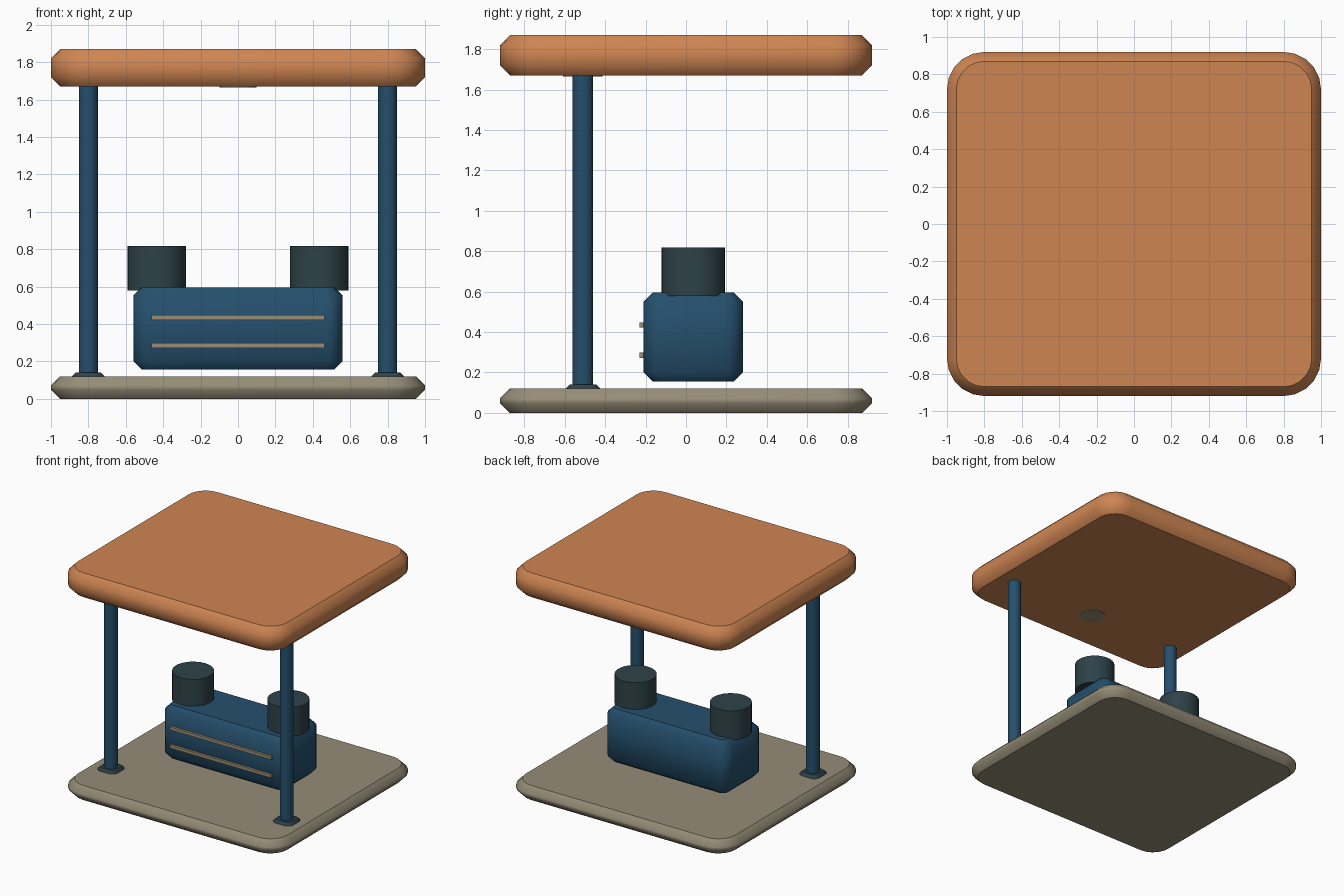
import bpy
import bmesh
from math import sin, cos, pi

cube = bpy.data.objects.get("Cube")
if cube:
    bpy.data.objects.remove(cube, do_unlink=True)


def material(name, r, g, b):
    mat = bpy.data.materials.new(name)
    mat.use_nodes = True
    mat.diffuse_color = (r, g, b, 1)
    mat.node_tree.nodes["Principled BSDF"].inputs["Base Color"].default_value = (r, g, b, 1)
    return mat


orange = material("burnt orange", 0.62, 0.235, 0.085)
stone = material("warm stone", 0.30, 0.265, 0.185)
navy = material("deep blue", 0.018, 0.078, 0.15)
slate = material("dark slate", 0.027, 0.055, 0.065)
tan = material("light tan", 0.33, 0.265, 0.165)


def finish(name, bm, mat, smooth=True):
    """Smooth the sides, keep the flat caps crisp, and link the object."""
    bmesh.ops.recalc_face_normals(bm, faces=bm.faces)
    bm.normal_update()
    for face in bm.faces:
        face.smooth = smooth and abs(face.normal.z) < 0.99
    for edge in bm.edges:
        edge.smooth = all(f.smooth for f in edge.link_faces)
    mesh = bpy.data.meshes.new(name)
    bm.to_mesh(mesh)
    bm.free()
    mesh.materials.append(mat)
    obj = bpy.data.objects.new(name, mesh)
    bpy.context.collection.objects.link(obj)


def rounded_slab(name, mat, centre, half, z0, z1, radius, chamfer, steps=5):
    """Slab with rounded corners in plan and a chamfer around both caps."""
    bm = bmesh.new()
    levels = [(z0, chamfer), (z0 + chamfer, 0), (z1 - chamfer, 0), (z1, chamfer)]
    rings = []
    for z, inset in levels:
        ring = []
        for corner, (sx, sy) in enumerate([(1, 1), (-1, 1), (-1, -1), (1, -1)]):
            for i in range(steps + 1):
                a = (corner + i / steps) * pi / 2
                x = centre[0] + sx * (half[0] - radius) + (radius - inset) * cos(a)
                y = centre[1] + sy * (half[1] - radius) + (radius - inset) * sin(a)
                ring.append(bm.verts.new((x, y, z)))
        rings.append(ring)
    for low, high in zip(rings, rings[1:]):
        for i in range(len(low)):
            j = (i + 1) % len(low)
            bm.faces.new((low[i], low[j], high[j], high[i]))
    bm.faces.new(rings[0])
    bm.faces.new(rings[-1])
    finish(name, bm, mat)


def cylinder(name, mat, x, y, radius, z0, z1, sides=24):
    bm = bmesh.new()
    bmesh.ops.create_cone(bm, cap_ends=True, segments=sides, radius1=radius,
                          radius2=radius, depth=z1 - z0)
    bmesh.ops.translate(bm, verts=bm.verts, vec=(x, y, (z0 + z1) / 2))
    finish(name, bm, mat)


def box(name, mat, centre, size):
    bm = bmesh.new()
    bmesh.ops.create_cube(bm, size=1)
    bmesh.ops.scale(bm, verts=bm.verts, vec=size)
    bmesh.ops.translate(bm, verts=bm.verts, vec=centre)
    finish(name, bm, mat, smooth=False)


# Floor and canopy
rounded_slab("base_platform", stone, (0, 0), (1, 0.92), 0, 0.12, 0.2, 0.048)
rounded_slab("canopy_roof", orange, (0, 0), (1, 0.92), 1.67, 1.87, 0.2, 0.05)
cylinder("ceiling_lamp", tan, 0, -0.51, 0.098, 1.665, 1.69)

# Front posts with foot plates
for side, sx in (("left", 1), ("right", -1)):
    cylinder(side + "_post", navy, sx * 0.8, -0.51, 0.051, 0.01, 1.7)
    rounded_slab(side + "_post_foot", slate, (sx * 0.8, -0.51), (0.087, 0.085),
                 0.08, 0.141, 0.05, 0.02)

# Central cabinet, its front rails and the two drums on top
rounded_slab("cabinet", navy, (0, 0.036), (0.56, 0.246), 0.156, 0.596, 0.09, 0.045)
for level, z in (("upper", 0.435), ("lower", 0.285)):
    box(level + "_rail", tan, (0, -0.216, z), (0.925, 0.028, 0.025))
for side, sx in (("left", 1), ("right", -1)):
    cylinder(side + "_drum", slate, sx * 0.434, 0.036, 0.157, 0.578, 0.817, 32)
